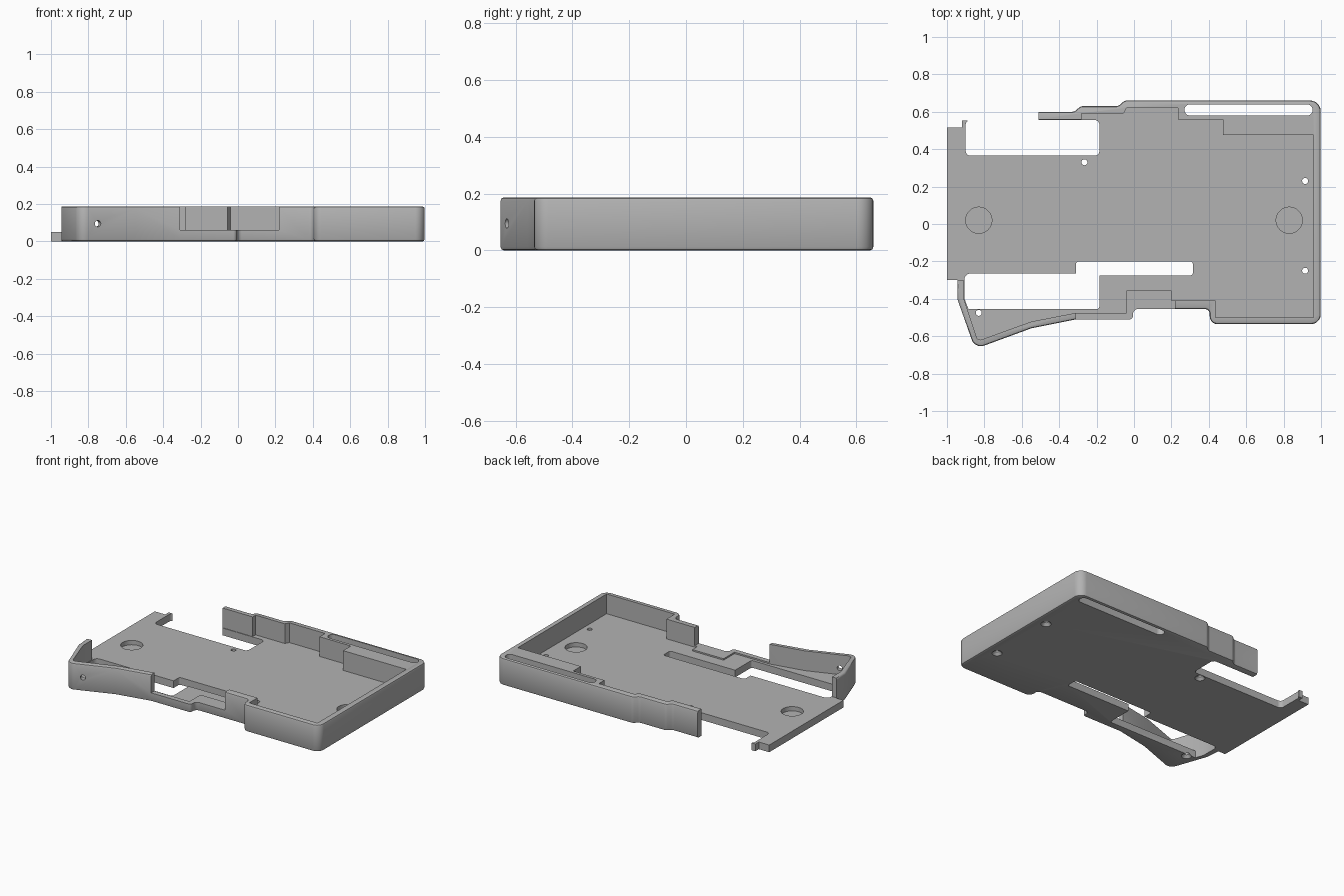
import bpy, bmesh, math
from mathutils import Vector

if "Cube" in bpy.data.objects:
    bpy.data.objects.remove(bpy.data.objects["Cube"])

WALL, FLOOR = 0.187, 0.05

grey = bpy.data.materials.new("plain grey")
grey.use_nodes = True
grey.diffuse_color = (0.45, 0.45, 0.45, 1)
grey.node_tree.nodes["Principled BSDF"].inputs["Base Color"].default_value = (0.45, 0.45, 0.45, 1)


def fillet(points, steps=5):
    """Round each corner that carries a radius as third value."""
    out = []
    for i, p in enumerate(points):
        c = Vector(p[:2])
        if len(p) < 3:
            out.append(c)
            continue
        a = (Vector(points[i - 1][:2]) - c).normalized()
        b = (Vector(points[(i + 1) % len(points)][:2]) - c).normalized()
        half = a.angle(b) / 2
        mid = c + (a + b).normalized() * (p[2] / math.sin(half))
        start = c + a * (p[2] / math.tan(half)) - mid
        end = c + b * (p[2] / math.tan(half)) - mid
        for k in range(steps + 1):
            out.append(mid + start.lerp(end, k / steps).normalized() * p[2])
    return out


def prism(name, points, z0, z1, bevel=0):
    bm = bmesh.new()
    outline = fillet(points)
    low, high = ([bm.verts.new((p.x, p.y, z)) for p in outline] for z in (z0, z1))
    bm.faces.new(low)
    bm.faces.new(high)
    for i in range(len(outline)):
        bm.faces.new((low[i - 1], low[i], high[i], high[i - 1]))
    bmesh.ops.recalc_face_normals(bm, faces=bm.faces)
    if bevel:
        def rim(e):
            a, b = (v.co for v in e.verts)
            loose_end = max(a.y, b.y) > 0.4 and min(a.x, b.x) < -0.515
            inner_end = max(a.x, b.x) < -0.505 and min(a.y, b.y) > 0.4
            return (abs(a.z - b.z) < 1e-5 and min(a.x, b.x) > -0.95
                    and not loose_end and not inner_end)
        bmesh.ops.bevel(bm, geom=[e for e in bm.edges if rim(e)], offset=bevel,
                        segments=2, profile=0.5, affect='EDGES')
    return finish(name, bm)


def finish(name, bm):
    mesh = bpy.data.meshes.new(name)
    bm.to_mesh(mesh)
    bm.free()
    ob = bpy.data.objects.new(name, mesh)
    mesh.materials.append(grey)
    bpy.context.collection.objects.link(ob)
    return ob


def cylinder(name, loc, r0, r1, depth, axis=(0, 0, 1), sides=32):
    bm = bmesh.new()
    bmesh.ops.create_cone(bm, cap_ends=True, segments=sides, radius1=r0, radius2=r1, depth=depth)
    ob = finish(name, bm)
    ob.location = loc
    ob.rotation_euler = Vector(axis).to_track_quat('Z', 'Y').to_euler()
    return ob


def rect(x0, x1, y0, y1, *r):
    return [(x0, y0, *r), (x1, y0, *r), (x1, y1, *r), (x0, y1, *r)]


# Outer silhouette of the tray
tray = prism("tray", [
    (-0.51, 0.45), (-0.51, 0.6), (-0.32, 0.6, 0.03), (-0.285, 0.63, 0.03),
    (-0.085, 0.63, 0.03), (-0.05, 0.66, 0.03), (0.998, 0.66, 0.055),
    (0.998, -0.535, 0.05), (0.405, -0.535, 0.04), (0.405, -0.455, 0.025),
    (-0.005, -0.455, 0.025), (-0.005, -0.51, 0.02), (-0.31, -0.51),
    (-0.55, -0.558), (-0.85, -0.668, 0.05), (-0.945, -0.4), (-0.945, -0.3),
    (-1, -0.3), (-1, 0.515), (-0.92, 0.515), (-0.92, 0.553),
    (-0.89, 0.553), (-0.89, 0.45)], 0, WALL, 0.012)

cutters = [
    # Interior, open on the left
    prism("interior_cutter", [
        (-1.1, -0.303), (-0.91, -0.303), (-0.91, -0.4), (-0.835, -0.625, 0.02),
        (-0.55, -0.522), (-0.31, -0.475), (-0.04, -0.475), (-0.04, -0.355),
        (0.2, -0.355), (0.2, -0.41), (0.437, -0.41), (0.437, -0.5),
        (0.96, -0.5), (0.96, 0.475), (0.475, 0.475), (0.475, 0.56),
        (0.235, 0.56), (0.235, 0.62), (-0.04, 0.62), (-0.055, 0.592),
        (-0.28, 0.592), (-0.28, 0.56), (-0.6, 0.56), (-0.6, 0.75),
        (-1.1, 0.75)], FLOOR, 0.4),
    # Back floor opening
    prism("back_opening_cutter", rect(-0.9, -0.185, 0.365, 0.556, 0.025), -0.1, 0.4),
    # Front floor opening
    prism("front_opening_cutter", [
        (-0.31, -0.2, 0.015), (0.315, -0.2, 0.015), (0.315, -0.275, 0.015),
        (-0.185, -0.275), (-0.185, -0.455, 0.015), (-0.885, -0.455),
        (-0.906, -0.4), (-0.906, -0.265, 0.03), (-0.31, -0.265)], -0.1, 0.17),
    # Window in the front wall and slot in the back wall
    prism("front_window_cutter", rect(-0.31, 0.22, -0.6, -0.32), 0.06, 0.4),
    prism("back_slot_cutter", rect(0.27, 0.955, 0.58, 0.64, 0.029), -0.1, 0.4),
    # Hole through the slanted wall
    cylinder("wall_hole_cutter", (-0.75, -0.63, 0.095), 0.017, 0.017, 0.16, (0.345, -0.94, 0)),
]
# Round floor recesses
for x in (-0.83, 0.83):
    cutters.append(cylinder("recess_cutter", (x, 0.02, FLOOR), 0.07, 0.07, 0.06, sides=48))
# Countersunk screw holes
for x, y in ((-0.265, 0.33), (0.915, 0.23), (0.915, -0.25), (-0.83, -0.475)):
    cutters.append(cylinder("screw_hole_cutter", (x, y, 0.02), 0.016, 0.016, 0.1))
    cutters.append(cylinder("countersink_cutter", (x, y, 0.008), 0.037, 0.014, 0.026))

bpy.context.view_layer.objects.active = tray
for c in cutters:
    m = tray.modifiers.new(c.name, 'BOOLEAN')
    m.operation, m.object, m.solver = 'DIFFERENCE', c, 'EXACT'
    bpy.ops.object.modifier_apply(modifier=m.name)
    bpy.data.objects.remove(c)

bpy.ops.object.select_all(action='DESELECT')
tray.select_set(True)
bpy.ops.object.shade_smooth_by_angle(angle=math.radians(30))
